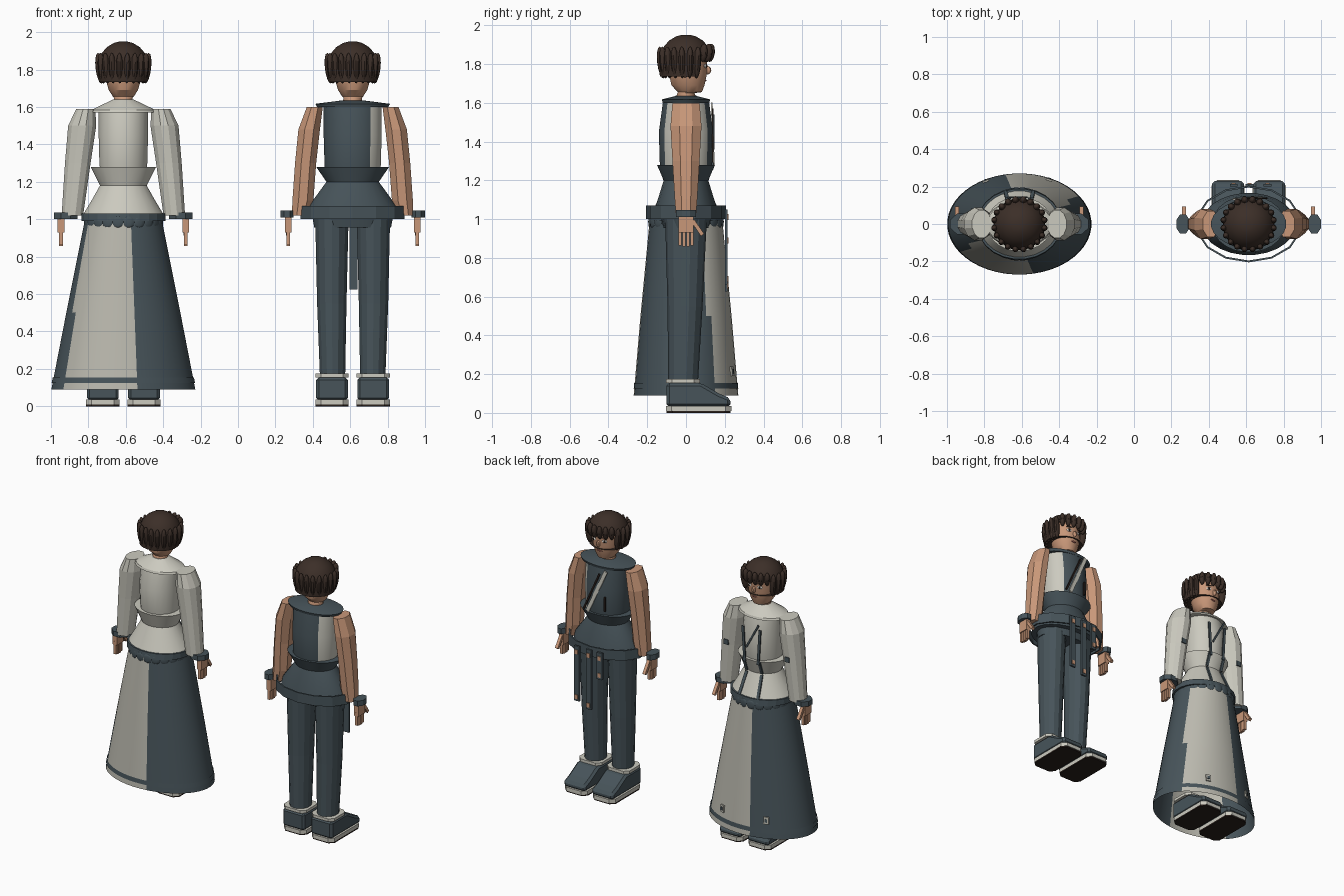
import bpy, bmesh
from math import pi, sin, cos, atan2, degrees
from mathutils import Matrix, Vector, Euler

if "Cube" in bpy.data.objects:
    bpy.data.objects.remove(bpy.data.objects["Cube"])


def colour(name, r, g, b):
    m = bpy.data.materials.new(name)
    m.use_nodes = True
    m.diffuse_color = (r, g, b, 1)
    bsdf = m.node_tree.nodes["Principled BSDF"]
    bsdf.inputs["Base Color"].default_value = (r, g, b, 1)
    bsdf.inputs["Roughness"].default_value = 0.8
    return m


SLATE = colour("slate cloth", 0.063, 0.088, 0.102)
IVORY = colour("ivory cloth", 0.60, 0.59, 0.52)
STONE = colour("stone cloth", 0.50, 0.49, 0.43)
SKIN = colour("skin", 0.58, 0.31, 0.19)
HAIR = colour("dark brown hair", 0.045, 0.028, 0.021)
SOLE = colour("black sole", 0.022, 0.014, 0.011)
LIP = colour("lips", 0.30, 0.10, 0.08)
EYE = colour("eye white", 0.75, 0.72, 0.66)


def finish(name, bm, mats, smooth=None):
    bmesh.ops.recalc_face_normals(bm, faces=bm.faces)
    mesh = bpy.data.meshes.new(name)
    bm.to_mesh(mesh)
    bm.free()
    for m in mats:
        mesh.materials.append(m)
    ob = bpy.data.objects.new(name, mesh)
    bpy.context.collection.objects.link(ob)
    if smooth:
        bpy.ops.object.select_all(action="DESELECT")
        ob.select_set(True)
        bpy.context.view_layer.objects.active = ob
        bpy.ops.object.shade_smooth_by_angle(angle=smooth)
    return ob


def loft(name, cx, rings, mats, n=24, caps=True, rule=None, smooth=None, drop=None):
    """Stack of elliptical rings: (z, x offset, y offset, x radius, y radius)."""
    bm = bmesh.new()
    k = 1 / cos(pi / n)
    rows = []
    for z, x, y, rx, ry in rings:
        angles = [2 * pi * (i + 0.5) / n for i in range(n)]
        rows.append([bm.verts.new((cx + x + rx * k * cos(a), y + ry * k * sin(a), z))
                     for a in angles])
    for low, high in zip(rows, rows[1:]):
        for i in range(n):
            j = (i + 1) % n
            f = bm.faces.new((low[i], low[j], high[j], high[i]))
            c = f.calc_center_median() - Vector((cx, 0, 0))
            if rule:
                f.material_index = rule(c)
            if drop and drop(c):
                bm.faces.remove(f)
    if caps:
        bm.faces.new(rows[0])
        bm.faces.new(rows[-1])
    return finish(name, bm, mats, smooth)


def pieces(name, shape, places, mat, smooth=None):
    """Several boxes or balls in one object: (location, full size, rotation)."""
    bm = bmesh.new()
    for loc, size, rot in places:
        m = Matrix.LocRotScale(Vector(loc), Euler(rot), Vector(size))
        if shape == "box":
            bmesh.ops.create_cube(bm, size=1, matrix=m)
        else:
            bmesh.ops.create_uvsphere(bm, u_segments=10, v_segments=8, radius=0.5, matrix=m)
    return finish(name, bm, [mat], smooth)


FLAT = (0, 0, 0)


def head(who, cx):
    loft(who + "_head", cx, [(1.58, 0, 0, .052, .048), (1.65, 0, 0, .05, .045),
         (1.655, 0, .02, .055, .062), (1.69, 0, .01, .078, .085),
         (1.75, 0, .01, .095, .098), (1.85, 0, .01, .1, .1)], [SKIN], 16, smooth=.5)
    pieces(who + "_nose", "ball", [((cx, .108, 1.768), (.026, .045, .045), (.4, 0, 0))], SKIN, .6)
    pieces(who + "_ears", "ball", [((cx + s * .098, -.005, 1.76), (.02, .04, .06), FLAT)
           for s in (-1, 1)], SKIN, .6)
    for part, z, size, mat in (("eye_whites", 1.79, (.036, .016, .02), EYE),
                               ("pupils", 1.79, (.018, .024, .02), SOLE),
                               ("eyebrows", 1.815, (.046, .016, .009), HAIR)):
        pieces(f"{who}_{part}", "ball", [((cx + s * .04, .1, z), size, (0, 0, -s * .4))
               for s in (-1, 1)], mat, .6)
    pieces(who + "_mouth", "ball", [((cx, .096, 1.715), (.045, .02, .014), FLAT)], LIP, .6)
    # Hair shell, open around the face, with a fringe of locks
    loft(who + "_hair", cx, [(1.735, 0, -.01, .13, .125), (1.79, 0, -.003, .138, .135),
         (1.84, 0, 0, .135, .135), (1.885, 0, 0, .118, .118), (1.92, 0, 0, .088, .088),
         (1.943, 0, 0, .05, .05), (1.95, 0, 0, .02, .02)], [HAIR], 28, smooth=.6,
         drop=lambda c: c.z < 1.83 and c.y > .07)
    locks = []
    for i in range(20):
        a = 2 * pi * (i + .5) / 20
        front = sin(a) > .5
        low, high = (1.81, 1.905) if front else (1.725, 1.89)
        locks.append(((cx + .128 * cos(a), .128 * sin(a), (low + high) / 2),
                      (.045, .038, high - low), (0, .12, a)))
    pieces(who + "_hair_locks", "ball", locks, HAIR, .7)


def hands(who, cx, dx):
    for s, side in ((-1, "right"), (1, "left")):
        x = cx + s * dx
        bits = [((x, 0, .975), (.036, .075, .09), FLAT),
                ((x, .06, .955), (.022, .02, .09), (.6, 0, 0))]
        bits += [((x, (i - 1.5) * .02, .9 + .006 * abs(i - 1.5)), (.02, .016, .09), FLAT)
                 for i in range(4)]
        pieces(f"{who}_{side}_hand", "box", bits, SKIN)


def limbs(who, part, cx, rows, mat, n=8):
    """Mirrored pair lofted from (z, inner, outer, y centre, y radius)."""
    for s, side in ((-1, "right"), (1, "left")):
        loft(f"{who}_{side}_{part}", cx, [(z, s * (a + b) / 2, y, (b - a) / 2, ry)
             for z, a, b, y, ry in rows], [mat], n)


def shoes(who, cx):
    outline = [(-.1, .03), (.23, .03), (.23, .075), (.17, .1), (.075, .155), (-.1, .155)]
    for s, side in ((-1, "right"), (1, "left")):
        x = cx + s * .11
        bm = bmesh.new()
        ends = [[bm.verts.new((x + w, y, z)) for y, z in outline] for w in (-.085, .085)]
        for e in ends:
            bm.faces.new(e)
        for i in range(len(outline)):
            j = (i + 1) % len(outline)
            bm.faces.new((ends[0][i], ends[0][j], ends[1][j], ends[1][i]))
        ob = finish(f"{who}_{side}_shoe", bm, [SLATE])
        bev = ob.modifiers.new("soft edges", "BEVEL")
        bev.width, bev.segments = .015, 1
        for part, z, h, ln, y, mat in (("welt", .022, .026, .338, .065, IVORY),
                                       ("sole", .005, .01, .33, .065, SOLE),
                                       ("shoe_cuff", .165, .02, .175, -.015, IVORY)):
            ob = pieces(f"{who}_{side}_{part}", "box", [((x, y, z), (.178, ln, h), FLAT)], mat)
            bm = bmesh.new()
            bm.from_mesh(ob.data)
            upright = [e for e in bm.edges if abs(e.verts[0].co.z - e.verts[1].co.z) > .005]
            bmesh.ops.bevel(bm, geom=upright, offset=.03, segments=1, affect="EDGES")
            bm.to_mesh(ob.data)
            bm.free()


# ---------- figure in the long skirt ----------
A, who = -.613, "skirted"
head(who, A)
loft("jacket_collar", A, [(1.57, 0, 0, .178, .125), (1.585, 0, 0, .17, .12),
     (1.64, 0, 0, .055, .05)], [IVORY], smooth=.5)
loft("jacket_body", A, [(1.18, 0, 0, .115, .105), (1.3, 0, 0, .128, .13),
     (1.45, 0, 0, .132, .14), (1.58, 0, 0, .132, .11)], [IVORY], smooth=.5)
loft("jacket_waist", A, [(1.18, 0, 0, .125, .11), (1.28, 0, 0, .175, .145)], [IVORY], smooth=.5)
loft("jacket_peplum", A, [(1.02, 0, 0, .218, .18), (1.1, 0, 0, .17, .145),
     (1.18, 0, 0, .125, .11)], [IVORY], smooth=.5)
limbs(who, "sleeve", A, [(1.02, .215, .33, 0, .06), (1.3, .175, .312, 0, .075),
      (1.5, .145, .295, 0, .088), (1.59, .15, .252, 0, .075)], IVORY, 12)
limbs(who, "cuff", A, [(1.0, .245, .37, 0, .055), (1.035, .245, .37, 0, .055)], SLATE)
hands(who, A, .333)
loft("skirt_waistband", A, [(.99, 0, 0, .225, .193), (1.03, 0, 0, .225, .187)], [SLATE])
pieces("waistband_scallops", "ball",
       [((A + .206 * cos(t), .19 * sin(t), .985), (.012, .06, .06), (0, 0, atan2(sin(t) * 1.1, cos(t))))
        for t in (2 * pi * i / 22 for i in range(22))], SLATE, .6)


def panels(c):
    turn = degrees(atan2(c.y / .27, c.x / .385)) % 180
    return 1 if 34 < turn < 102 else 0


loft("long_skirt", A, [(.09, 0, 0, .385, .27), (.5, 0, 0, .305, .235), (1.0, 0, 0, .205, .187)],
     [SLATE, STONE], 48, caps=False, rule=panels, smooth=.5)
loft("skirt_hem_band", A, [(.125, 0, 0, .383, .27), (.155, 0, 0, .377, .267)],
     [SLATE], 48, caps=False, smooth=.5)
# Front trims, sleeve tabs and hem badges
pieces("jacket_upper_trims", "box", [((A + s * .06, .138, 1.38), (.018, .008, .25), (0, s * .06, 0))
       for s in (-1, 1)], SLATE)
pieces("jacket_sash_trim", "box", [((A - .01, .142, 1.45), (.012, .008, .2), (0, -.5, 0))], SLATE)
pieces("jacket_waist_trims", "box", [((A + s * .06, .122, 1.23), (.02, .009, .1), (-.33, 0, 0))
       for s in (-1, 1)], SLATE)
pieces("jacket_peplum_trims", "box", [((A + s * .066, .139, 1.1), (.02, .009, .16), (.42, s * -.1, 0))
       for s in (-1, 1)], SLATE)
pieces("sleeve_tabs", "box", [((A + s * .24, .078, 1.32), (.035, .009, .035), FLAT)
       for s in (-1, 1)], SLATE)
for part, size, mat, out in (("badge", .035, STONE, 0), ("badge_centre", .016, SLATE, .004)):
    pieces("hem_" + part, "box",
           [((A + (.374 + out) * cos(t), (.263 + out) * sin(t), .215), (size, .009, size * 1.4),
             (.08, 0, atan2(sin(t) * 1.43, cos(t)) - pi / 2)) for t in (pi * .36, pi * .66)], mat)
shoes(who, A)

# ---------- figure in trousers ----------
B, who = .613, "trousered"
head(who, B)
loft("vest_collar", B, [(1.6, 0, 0, .19, .12), (1.617, 0, 0, .2, .125),
     (1.635, 0, 0, .06, .055)], [SLATE], smooth=.5)
loft("vest_body", B, [(1.18, 0, 0, .13, .11), (1.28, 0, 0, .15, .135),
     (1.45, 0, 0, .155, .14), (1.61, 0, 0, .155, .118)], [SLATE, IVORY],
     rule=lambda c: 1 if abs(c.y) < .1 and c.x > 0 else 0, smooth=.5)
loft("vest_waist", B, [(1.2, 0, 0, .14, .115), (1.28, 0, 0, .195, .15)], [SLATE], smooth=.5)
loft("vest_peplum", B, [(1.0, 0, 0, .25, .165), (1.07, 0, 0, .235, .155),
     (1.2, 0, 0, .14, .115)], [SLATE], smooth=.5)
pieces("vest_sash", "box", [((B - .005, .138, 1.44), (.026, .009, .34), (.03, -.42, 0))], IVORY)
pieces("vest_trim", "box", [((B + .035, .138, 1.43), (.012, .009, .3), (0, -.42, 0)),
       ((B - .065, .132, 1.36), (.012, .012, .1), FLAT)], SOLE)
limbs(who, "arm", B, [(1.02, .235, .325, 0, .052), (1.1, .21, .322, 0, .058),
      (1.3, .195, .308, 0, .07), (1.48, .175, .29, 0, .08), (1.6, .16, .245, 0, .07)], SKIN, 8)
limbs(who, "bracelet", B, [(1.01, .315, .387, 0, .052), (1.048, .315, .387, 0, .052)], SLATE)
hands(who, B, .345)
belt = loft("hip_belt", B, [(1.0, 0, 0, .278, .2), (1.07, 0, 0, .278, .2)], [SLATE], 14, caps=False)
belt.modifiers.new("leather", "SOLIDIFY").thickness = .01
loft("trouser_hips", B, [(.955, 0, 0, .205, .115), (1.01, 0, 0, .215, .13)], [SLATE], smooth=.5)
limbs(who, "trouser_leg", B, [(.16, .04, .175, -.015, .075), (.55, .033, .19, -.005, .088),
      (1.0, .022, .2, 0, .105)], SLATE, 14)
# Straps hanging from the belt
for part, dx, low, mat in (("long", .1, .66, SLATE), ("middle", .005, .625, SLATE),
                           ("short", -.08, .86, SLATE)):
    top = 1.05
    pieces(part + "_strap", "box", [((B + dx, .208, (low + top) / 2), (.042, .014, top - low), FLAT)], mat)
    pieces(part + "_strap_buckle", "box", [((B + dx, .216, z), (.022, .008, .03), FLAT)
           for z in (low + .03, top - .04)], SKIN)
shoes(who, B)
